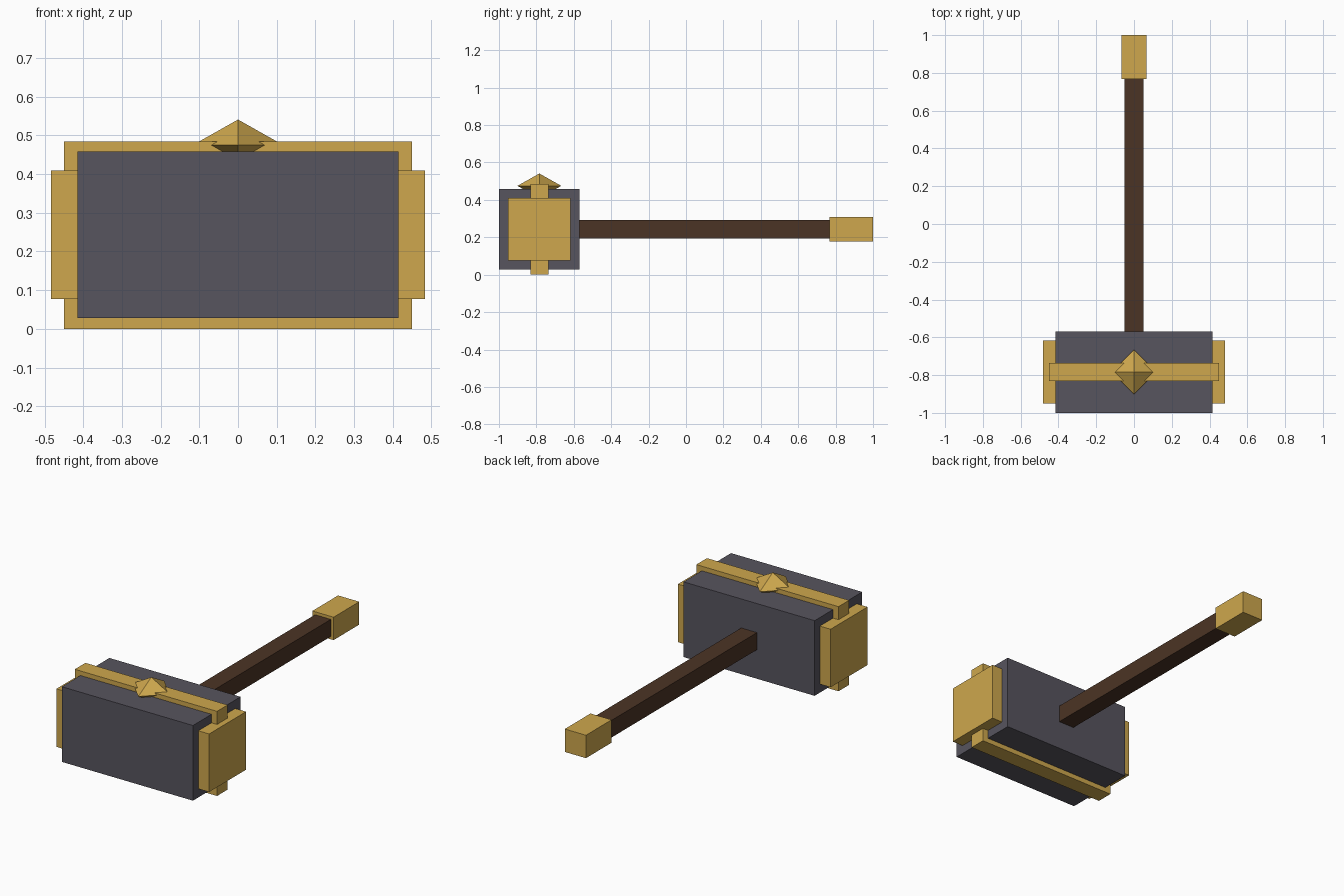
import bpy
import bmesh
from mathutils import Vector

default = bpy.data.objects.get("Cube")
if default:
    bpy.data.objects.remove(default, do_unlink=True)


def make_material(name, rgb):
    mat = bpy.data.materials.new(name)
    mat.use_nodes = True
    color = (*rgb, 1.0)
    mat.diffuse_color = color
    mat.node_tree.nodes["Principled BSDF"].inputs["Base Color"].default_value = color
    return mat


gold = make_material("gold", (0.62, 0.39, 0.075))
iron = make_material("dark_iron", (0.095, 0.089, 0.112))
wood = make_material("dark_wood", (0.071, 0.034, 0.018))


def add_object(name, bm, mat):
    mesh = bpy.data.meshes.new(name)
    bm.to_mesh(mesh)
    bm.free()
    mesh.materials.append(mat)
    obj = bpy.data.objects.new(name, mesh)
    bpy.context.collection.objects.link(obj)
    return obj


def box(name, low, high, mat):
    """Box spanning two opposite corners."""
    low, high = Vector(low), Vector(high)
    bm = bmesh.new()
    bmesh.ops.create_cube(bm, size=1)
    bmesh.ops.scale(bm, vec=high - low, verts=bm.verts)
    bmesh.ops.translate(bm, vec=(low + high) / 2, verts=bm.verts)
    return add_object(name, bm, mat)


def octahedron(name, center, radius, height, mat):
    """Two four-sided pyramids joined at the base, corners on the axes."""
    bm = bmesh.new()
    top = bm.verts.new((0, 0, height))
    bottom = bm.verts.new((0, 0, -height))
    ring = [bm.verts.new(p) for p in
            ((radius, 0, 0), (0, radius, 0), (-radius, 0, 0), (0, -radius, 0))]
    for i, a in enumerate(ring):
        b = ring[(i + 1) % 4]
        bm.faces.new((a, b, top))
        bm.faces.new((b, a, bottom))
    bmesh.ops.translate(bm, vec=center, verts=bm.verts)
    return add_object(name, bm, mat)


# Hammer head with the band wrapped around it
box("head", (-0.415, -1, 0.028), (0.415, -0.57, 0.458), iron)
box("head_band", (-0.45, -0.832, 0), (0.45, -0.736, 0.484), gold)

# Striking plates on both ends
for side, sign in (("left", 1), ("right", -1)):
    inner, outer = sorted((sign * 0.4, sign * 0.483))
    box(side + "_striking_plate", (inner, -0.951, 0.077), (outer, -0.617, 0.409), gold)

# Gem-shaped stud on top of the band
octahedron("top_stud", (0, -0.784, 0.475), 0.117, 0.066, gold)

# Handle and pommel
box("handle", (-0.05, -0.6, 0.194), (0.05, 0.8, 0.292), wood)
box("pommel", (-0.067, 0.768, 0.178), (0.067, 1, 0.309), gold)
